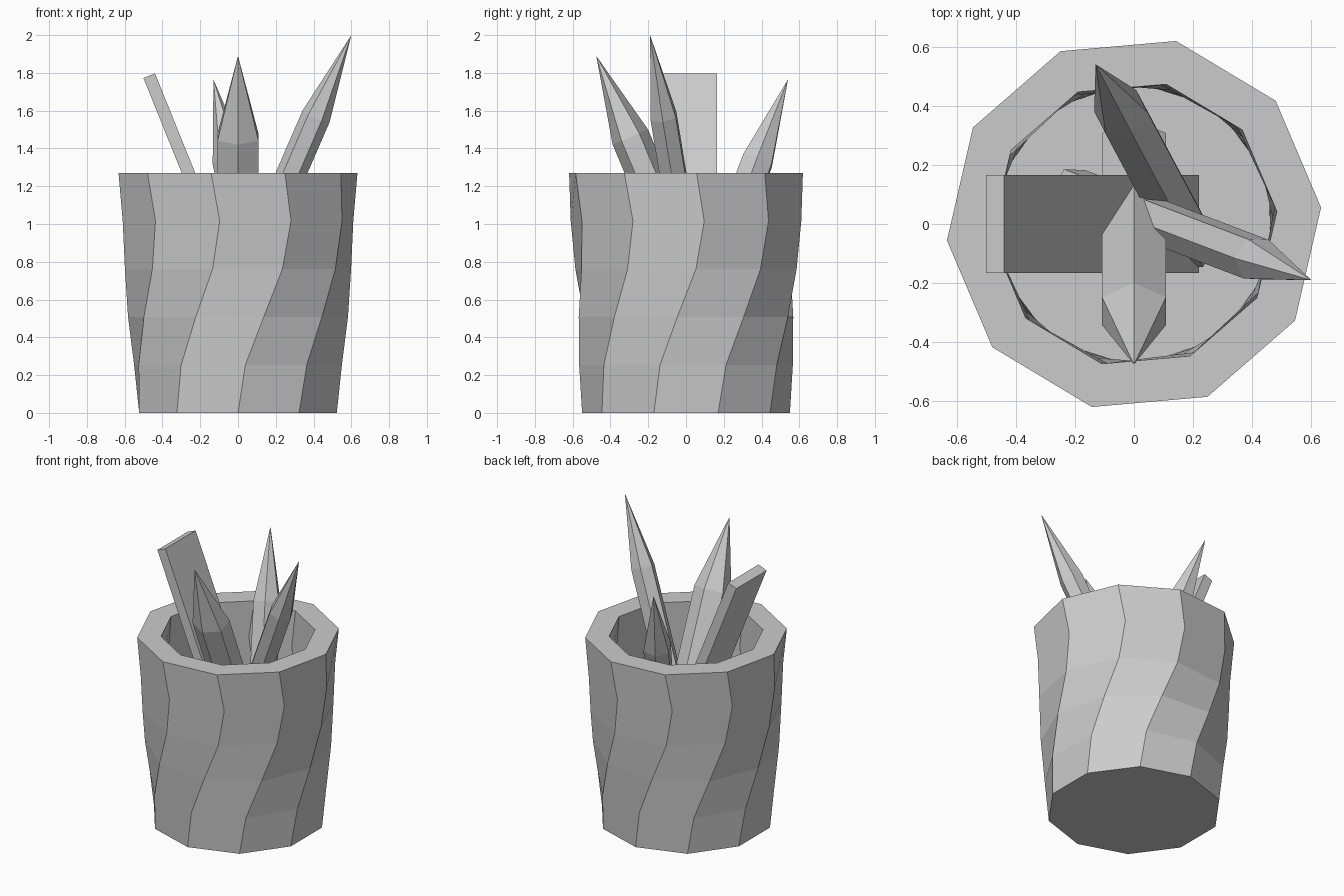
import bpy, bmesh
from math import sin, cos, radians
from mathutils import Vector

if "Cube" in bpy.data.objects:
    bpy.data.objects.remove(bpy.data.objects["Cube"])


def make_object(name, bm):
    bmesh.ops.recalc_face_normals(bm, faces=bm.faces[:])
    mesh = bpy.data.meshes.new(name)
    bm.to_mesh(mesh)
    bm.free()
    obj = bpy.data.objects.new(name, mesh)
    bpy.context.collection.objects.link(obj)
    return obj


def loft(bm, rings):
    # Join matching rings of points with quads and cap both ends
    loops = [[bm.verts.new(p) for p in ring] for ring in rings]
    for a, b in zip(loops, loops[1:]):
        n = len(a)
        for i in range(n):
            bm.faces.new((a[i], a[(i + 1) % n], b[(i + 1) % n], b[i]))
    bm.faces.new(loops[0])
    bm.faces.new(loops[-1])


# Cup: ten-sided twisted wall, folded over the rim and down to an inner floor
HEIGHT = 1.27


def cup_ring(radius, z):
    twist = 13.5 * (1 - cos(radians(225 * z / HEIGHT)))
    angles = [radians(-90 + twist + 36 * k) for k in range(10)]
    return [(radius * cos(a), radius * sin(a), z) for a in angles]


levels = [HEIGHT * i / 5 for i in range(6)]
rings = [cup_ring(0.55 + 0.085 * z / HEIGHT, z) for z in levels]
rings += [cup_ring(0.485, z) for z in reversed(levels[1:])]
rings.append(cup_ring(0.483, 0.10))
bm = bmesh.new()
loft(bm, rings)
make_object("cup", bm)


# Pencils: leaning six-sided shafts with a pointed tip
def pencil(name, tip, slope, rx, ry, spin):
    tip = Vector(tip)
    lean = Vector((slope[0], slope[1], 1))
    axis = lean.normalized()
    turn = Vector((0, 0, 1)).rotation_difference(axis)
    base = tip - lean * (tip.z - 0.14)
    shoulder = tip - lean * 0.43

    def ring(centre):
        angles = [radians(spin + 60 * k) for k in range(6)]
        return [centre + turn @ Vector((rx * cos(a), ry * sin(a), 0)) for a in angles]

    bm = bmesh.new()
    loft(bm, [ring(base), ring(shoulder)])
    bm.faces.ensure_lookup_table()
    bmesh.ops.poke(bm, faces=[bm.faces[-1]])
    bm.verts.ensure_lookup_table()
    bm.verts[-1].co = tip
    make_object(name, bm)


pencil("front_pencil", (0, -0.475, 1.89), (0, -0.42), 0.125, 0.102, 90)
pencil("right_pencil", (0.60, -0.19, 2.0), (0.434, -0.165), 0.078, 0.078, -4)
pencil("back_pencil", (-0.13, 0.54, 1.765), (-0.20, 0.375), 0.092, 0.092, -3)

# Ruler: flat bar leaning to the left
top, bottom = Vector((-0.47, 0, 1.785)), Vector((0.19, 0, 0.15))
axis = top - bottom
bm = bmesh.new()
bmesh.ops.create_cube(bm, size=1)
bmesh.ops.scale(bm, vec=(0.066, 0.33, axis.length), verts=bm.verts)
ruler = make_object("ruler", bm)
ruler.location = (top + bottom) / 2
ruler.rotation_mode = 'QUATERNION'
ruler.rotation_quaternion = Vector((0, 0, 1)).rotation_difference(axis.normalized())
